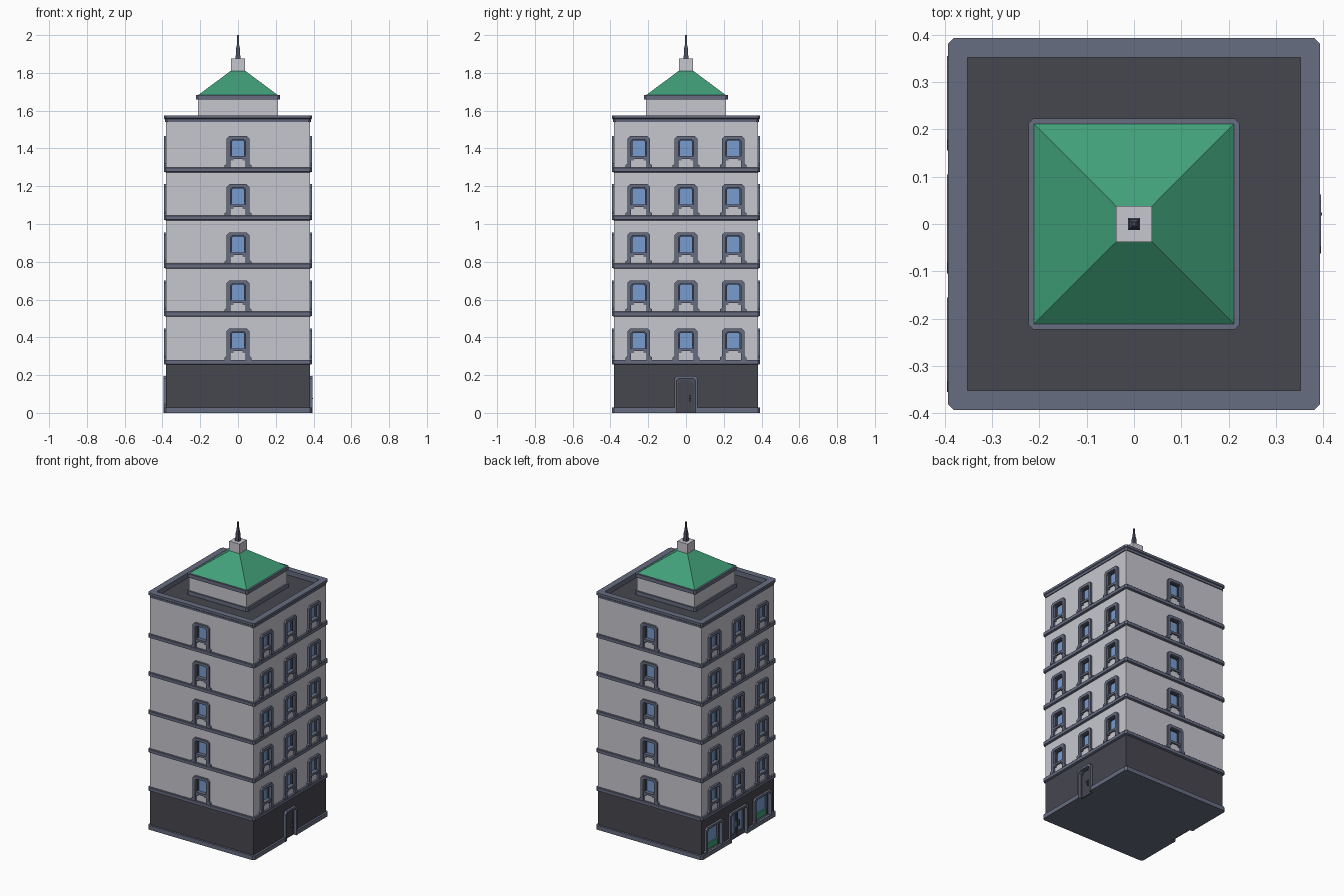
import bpy, bmesh, math
from mathutils import Matrix, Vector

if "Cube" in bpy.data.objects:
    bpy.data.objects.remove(bpy.data.objects["Cube"])


def srgb(r, g, b):
    return [((c / 255 + 0.055) / 1.055) ** 2.4 for c in (r, g, b)] + [1.0]


def material(name, *rgb):
    m = bpy.data.materials.new(name)
    m.diffuse_color = srgb(*rgb)
    m.use_nodes = True
    m.node_tree.nodes["Principled BSDF"].inputs["Base Color"].default_value = m.diffuse_color
    return m


WALL = material("light grey wall", 198, 198, 207)
DARK = material("charcoal", 70, 70, 79)
TRIM = material("slate trim", 103, 109, 129)
INNER = material("dark slate", 76, 81, 97)
GLASS = material("blue glass", 120, 156, 208)
GREEN = material("green", 65, 160, 122)

parts = {}  # part name -> (bmesh, material)


def part(name, mat):
    return parts.setdefault(name, (bmesh.new(), mat))[0]


def loft(name, mat, loops, closed=False):
    """Stack square loops (half size, corner chamfer, z)."""
    bm = part(name, mat)
    rows = []
    for r, c, z in loops:
        row = []
        for k in range(4):
            rot = Matrix.Rotation(k * math.pi / 2, 3, 'Z')
            for x, y in ([(r, -r + c), (r, r - c)] if c else [(r, r)]):
                row.append(bm.verts.new(rot @ Vector((x, y, z))))
        rows.append(row)
    n = len(rows[0])
    pairs = list(zip(rows, rows[1:])) + ([(rows[-1], rows[0])] if closed else [])
    for a, b in pairs:
        for i in range(n):
            j = (i + 1) % n
            bm.faces.new((a[i], a[j], b[j], b[i]))
    if not closed:
        bm.faces.new(rows[0][::-1])
        bm.faces.new(rows[-1])


def prism(name, mat, pts, d0, d1, side, u=0, z=0):
    """Extrude a (u, z) outline from depth d0 to d1 on one facade."""
    bm = part(name, mat)
    rot = Matrix.Rotation(math.radians(side), 3, 'Z')
    a, b = [[bm.verts.new(rot @ Vector((p + u, -d, q + z))) for p, q in pts] for d in (d0, d1)]
    bm.faces.new(a)
    bm.faces.new(b[::-1])
    for i in range(len(pts)):
        j = (i + 1) % len(pts)
        bm.faces.new((a[i], b[i], b[j], a[j]))


def rect(u0, u1, z0, z1):
    return [(u0, z0), (u1, z0), (u1, z1), (u0, z1)]


def arch(w, h, c, foot=0, z0=0):
    """Opening outline with chamfered top and optional flared feet."""
    half = [(w + foot, z0), (w + foot, z0 + .012), (w, z0 + .02)] if foot else [(w, z0)]
    half += [(w, h - c), (w - c, h)]
    return half + [(-x, y) for x, y in reversed(half)]


def surround(outer, inner):
    return outer + inner[::-1]


def window(side, u, z):
    prism("window_cutter", WALL, rect(-.043, .043, .052, .15), .355, .42, side, u, z)
    prism("window_surrounds", TRIM, surround(arch(.06, .166, .014, .011), arch(.04, .148, .008)),
          .356, .393, side, u, z)
    prism("window_sashes", INNER, surround(arch(.043, .15, .006, 0, .054), arch(.033, .143, .007, 0, .064)),
          .356, .376, side, u, z)
    prism("window_glass", GLASS, rect(-.042, .042, .055, .149), .356, .364, side, u, z)
    prism("window_sills", TRIM, rect(-.041, .041, .046, .06), .356, .39, side, u, z)
    for s in (-1, 1):
        prism("window_sills", TRIM, rect(s * .032 - .008, s * .032 + .008, .036, .046), .37, .387, side, u, z)


# Main walls and slate floor bands
loft("upper_walls", WALL, [(.38, 0, .265), (.38, 0, 1.541)])
loft("ground_floor_walls", DARK, [(.38, 0, .01), (.38, 0, .265)])
loft("base_band", TRIM, [(.393, .012, 0), (.393, .012, .028)])
FLOORS = [.281 + i * .2545 for i in range(5)]
for top in FLOORS:
    loft("floor_bands", TRIM, [(.38, .002, top - .026), (.393, .012, top - .022),
                               (.393, .012, top - .002), (.391, .012, top)])

# Upper windows: one per floor front and back, three on each side
for z in FLOORS:
    for side in (0, 180):
        window(side, 0, z)
    for side in (90, -90):
        for u in (-.25, 0, .25):
            window(side, u, z)

# Side door
prism("door_cutter", DARK, rect(-.052, .052, -.02, .183), .365, .42, 90)
prism("door_surrounds", TRIM, surround(arch(.062, .196, .014), arch(.05, .182, .012)), .364, .395, 90)
prism("side_door", DARK, arch(.052, .184, .004), .364, .374, 90)
prism("side_door_panels", INNER, surround(arch(.048, .18, .012), arch(.043, .173, .02, 0, .006)), .37, .378, 90)
prism("door_handles", INNER, rect(.016, .026, .06, .095), .37, .386, 90)
prism("door_handles", TRIM, rect(.018, .024, .074, .08), .386, .397, 90)

# Shop front: double glass door with a display window on each side
S = -90
prism("door_cutter", DARK, rect(-.082, .082, -.02, .183), .36, .42, S)
prism("door_surrounds", TRIM, surround(arch(.095, .196, .014, .01), arch(.08, .182, .012)), .359, .395, S)
prism("shop_door_glass", GLASS, rect(-.081, .081, .001, .183), .359, .364, S)
for s in (-1, 1):
    outer = rect(s * .041 - .04, s * .041 + .04, .001, .183)
    inner = rect(s * .041 - .027, s * .041 + .027, .035, .165)
    for a in range(4):  # door leaf rails
        b = (a + 1) % 4
        prism("shop_door_leaves", INNER, [outer[a], outer[b], inner[b], inner[a]], .36, .374, S)
    prism("door_handles", TRIM, rect(s * .012 - .004, s * .012 + .004, .075, .115), .37, .385, S)

    u = s * .255
    prism("door_cutter", DARK, rect(-.08, .08, .029, .183), .345, .42, S, u)
    prism("shop_surrounds", TRIM, surround(arch(.092, .196, .014, .008, .028), arch(.077, .182, .012, 0, .028)),
          .345, .395, S, u)
    prism("shop_glass", GLASS, rect(-.08, .08, .03, .183), .345, .355, S, u)
    prism("shop_sashes", INNER, surround(arch(.078, .184, .01, 0, .028), arch(.068, .174, .01, 0, .028)),
          .35, .37, S, u)
    prism("shop_displays", GREEN, rect(-.068, .068, .028, .065), .35, .364, S, u)

# Roof deck, parapet and rooftop structure
loft("roof_deck", DARK, [(.375, 0, 1.53), (.375, 0, 1.543)])
loft("parapet", TRIM, [(.352, .001, 1.541), (.386, .012, 1.541), (.388, .012, 1.556), (.393, .012, 1.56),
                       (.393, .012, 1.575), (.352, .001, 1.575)], closed=True)
loft("penthouse", WALL, [(.213, 0, 1.54), (.213, 0, 1.665)])
loft("penthouse_bands", TRIM, [(.223, .01, 1.54), (.223, .01, 1.568)])
loft("penthouse_bands", TRIM, [(.223, .01, 1.658), (.223, .01, 1.682)])
loft("pyramid_roof", GREEN, [(.214, 0, 1.68), (.037, 0, 1.812)])
loft("roof_cap", WALL, [(.038, 0, 1.808), (.038, 0, 1.875)])
loft("spire", INNER, [(.013, 0, 1.874), (.009, 0, 1.94), (.006, 0, 1.945), (.004, 0, 2)])

# Turn the collected parts into objects
objs = {}
for name, (bm, mat) in parts.items():
    bmesh.ops.recalc_face_normals(bm, faces=bm.faces)
    me = bpy.data.meshes.new(name)
    bm.to_mesh(me)
    bm.free()
    me.materials.append(mat)
    objs[name] = bpy.data.objects.new(name, me)
    bpy.context.collection.objects.link(objs[name])

# Cut the openings
for target, cutter in (("upper_walls", "window_cutter"), ("ground_floor_walls", "door_cutter"),
                       ("base_band", "door_cutter")):
    mod = objs[target].modifiers.new("openings", 'BOOLEAN')
    mod.operation = 'DIFFERENCE'
    mod.solver = 'EXACT'
    mod.object = objs[cutter]
    objs[cutter].hide_render = True
    objs[cutter].display_type = 'WIRE'
